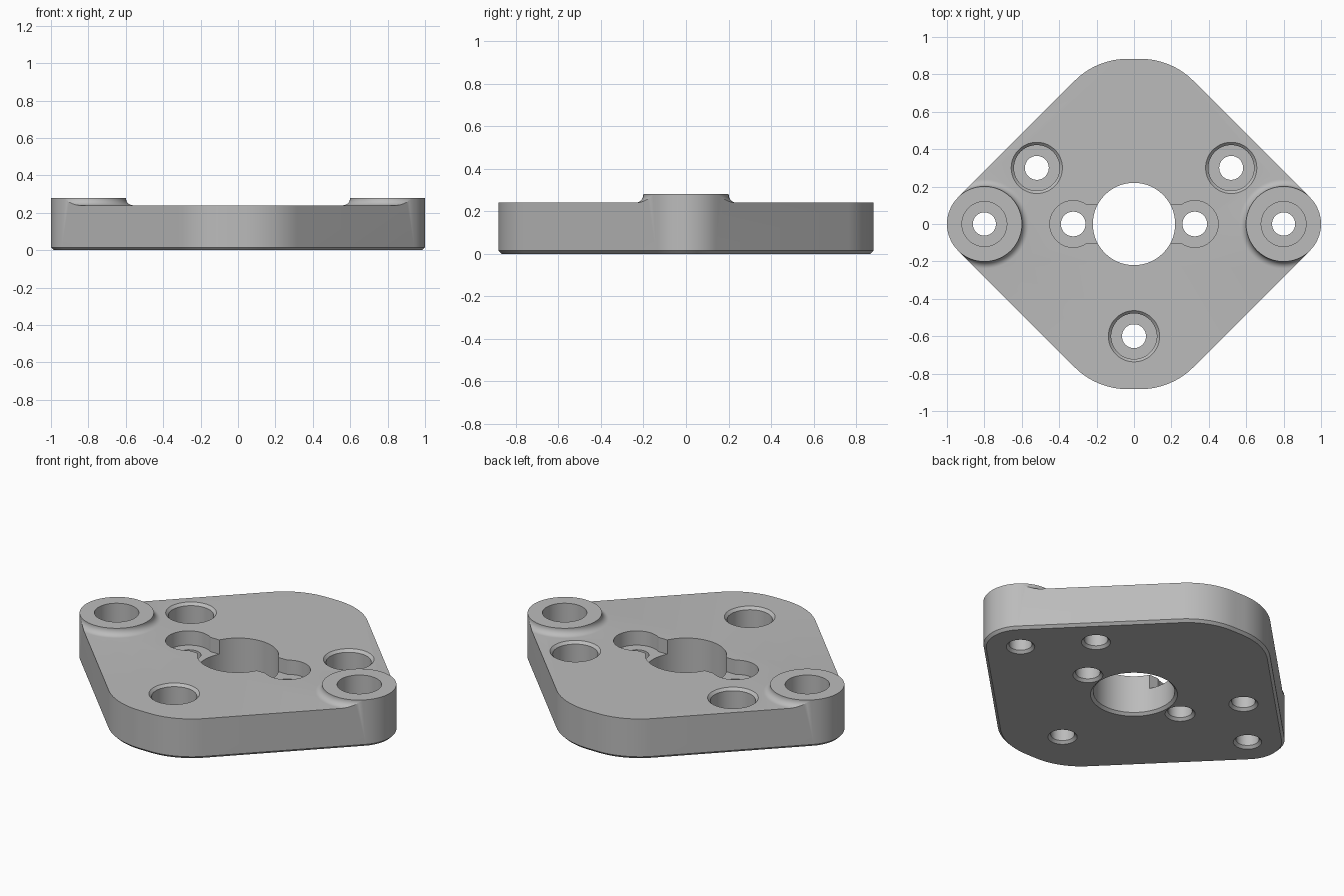
import bpy, bmesh, math

cube = bpy.data.objects.get("Cube")
if cube:
    bpy.data.objects.remove(cube, do_unlink=True)

TOP, BOSS_TOP, CHAMFER = 0.24, 0.28, 0.015
BOSS_X, BOSS_R = 0.8, 0.2

metal = bpy.data.materials.new("plain_grey")
metal.use_nodes = True
GREY = (0.5, 0.5, 0.5, 1)
metal.diffuse_color = GREY
metal.node_tree.nodes["Principled BSDF"].inputs["Base Color"].default_value = GREY


def loft(name, rings):
    """Closed solid through a stack of equal-length rings, bottom to top."""
    bm = bmesh.new()
    loops = [[bm.verts.new(p) for p in ring] for ring in rings]
    for low, high in zip(loops, loops[1:]):
        for i in range(len(low)):
            j = (i + 1) % len(low)
            bm.faces.new((low[i], low[j], high[j], high[i]))
    bm.faces.new(loops[0][::-1])
    bm.faces.new(loops[-1])
    mesh = bpy.data.meshes.new(name)
    bm.to_mesh(mesh)
    bm.free()
    mesh.materials.append(metal)
    obj = bpy.data.objects.new(name, mesh)
    bpy.context.collection.objects.link(obj)
    return obj


def lathe(name, profile, x, y, segments=64):
    """Round solid from (radius, height) pairs."""
    turns = [math.tau * (i + 0.5) / segments for i in range(segments)]
    return loft(name, [[(x + r * math.cos(a), y + r * math.sin(a), z) for a in turns]
                       for r, z in profile])


def block(name, hx, hy, z0, z1):
    return loft(name, [[(-hx, -hy, z), (hx, -hy, z), (hx, hy, z), (-hx, hy, z)]
                       for z in (z0, z1)])


def boolean(target, tool, operation="DIFFERENCE"):
    mod = target.modifiers.new("cut", "BOOLEAN")
    mod.operation, mod.solver, mod.object = operation, "EXACT", tool
    bpy.context.view_layer.objects.active = target
    bpy.ops.object.modifier_apply(modifier=mod.name)
    bpy.data.objects.remove(tool, do_unlink=True)


def outline(z, inset=0.0):
    """Rounded diamond: tight side corners, broad front and back corners."""
    r_end = 0.4
    cx = BOSS_X + (BOSS_R - r_end) * math.sqrt(2) - (0.883 - r_end)
    cy = 0.883 - r_end
    corners = [(BOSS_X, 0, BOSS_R, -45, 45), (cx, cy, r_end, 45, 90),
               (-cx, cy, r_end, 90, 135), (-BOSS_X, 0, BOSS_R, 135, 225),
               (-cx, -cy, r_end, 225, 270), (cx, -cy, r_end, 270, 315)]
    points = []
    for x, y, r, a0, a1 in corners:
        for i in range(17):
            a = math.radians(a0 + (a1 - a0) * i / 16)
            points.append((x + (r - inset) * math.cos(a), y + (r - inset) * math.sin(a), z))
    return points


# Plate, tall enough to hold the bosses
plate = loft("mounting_plate", [outline(0, CHAMFER), outline(CHAMFER), outline(BOSS_TOP)])

# Lower the top face everywhere except the filleted bosses
clearance = block("top_clearance", 1.5, 1.5, TOP, 0.45)
fillet = 0.038
wall = BOSS_R + 0.001
boss_profile = [(wall + fillet, 0.1)]
for i in range(9):
    a = math.pi / 2 * i / 8
    boss_profile.append((wall + fillet * (1 - math.sin(a)), TOP + fillet * (1 - math.cos(a))))
boss_profile.append((wall, 0.6))
for side in (-1, 1):
    boolean(clearance, lathe("boss_keep", boss_profile, side * BOSS_X, 0, 96))
boolean(plate, clearance)


def stepped_hole(x, y, r, bore, floor, rim=0.0):
    """Through hole with a bottom chamfer and a wider bore from above."""
    profile = [(r + 2 * CHAMFER, -CHAMFER), (r, CHAMFER), (r, floor), (bore, floor)]
    if rim:
        profile += [(bore, TOP - rim), (bore + 2 * rim, TOP + rim)]
    else:
        profile.append((bore, 0.5))
    boolean(plate, lathe("hole_cutter", profile, x, y))


# Central bore with a shallow slot running to a pocket on each side
boolean(plate, lathe("bore_cutter", [(0.22 + 2 * CHAMFER, -CHAMFER), (0.22, CHAMFER),
                                     (0.22, 0.5)], 0, 0, 96))
for side in (-1, 1):
    stepped_hole(side * 0.325, 0, 0.066, 0.125, 0.155)
boolean(plate, block("slot_cutter", 0.3, 0.102, 0.155, 0.5))

# Counterbored holes: two in the bosses, three around the centre
for side in (-1, 1):
    stepped_hole(side * BOSS_X, 0, 0.062, 0.12, 0.1)
for degrees in (30, 150, 270):
    a = math.radians(degrees)
    stepped_hole(0.6 * math.cos(a), 0.6 * math.sin(a), 0.064, 0.122, 0.1, CHAMFER)

bpy.ops.object.select_all(action="DESELECT")
plate.select_set(True)
bpy.context.view_layer.objects.active = plate
bpy.ops.object.shade_smooth_by_angle(angle=math.radians(30))
